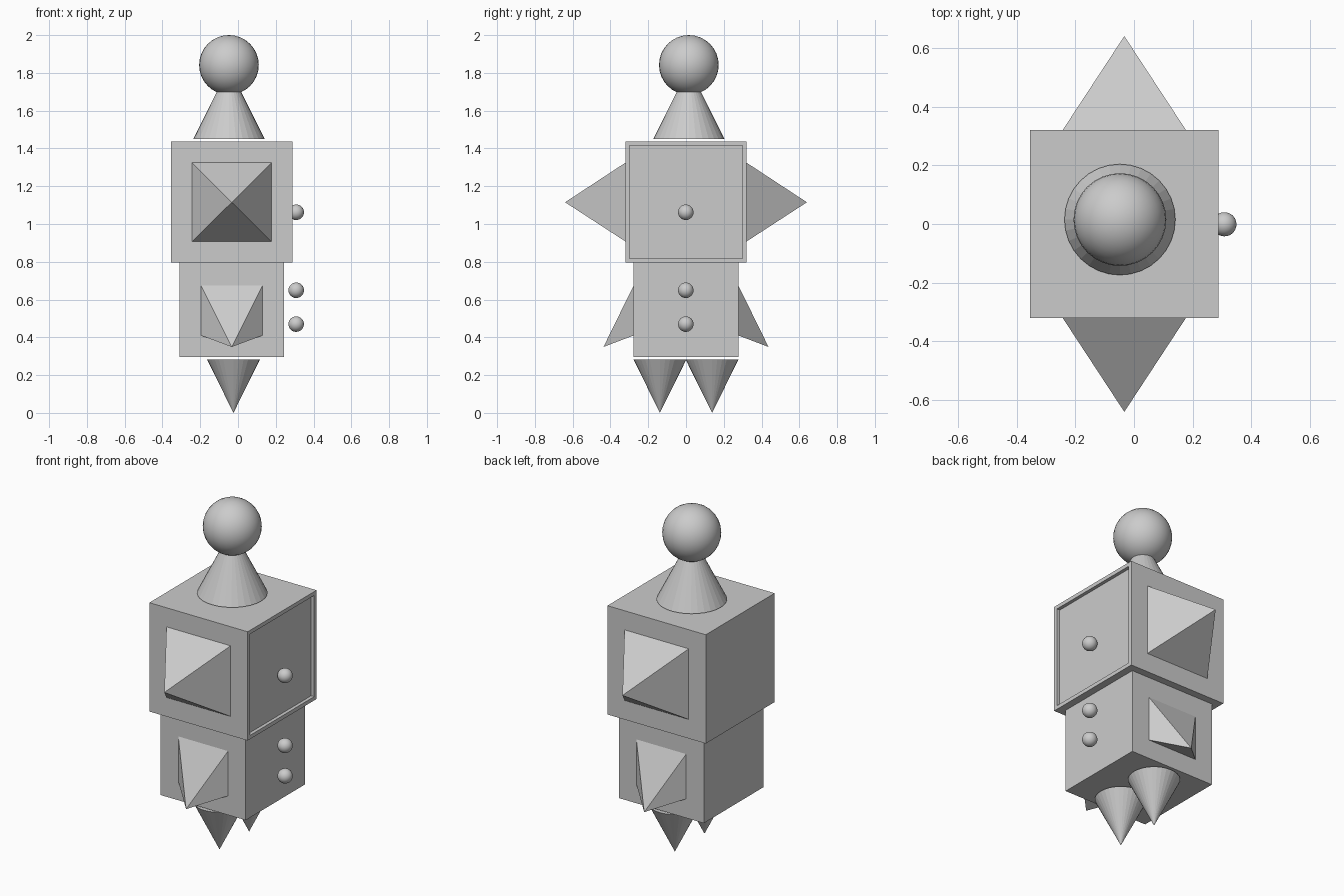
import bpy, bmesh
from math import pi

if "Cube" in bpy.data.objects:
    bpy.data.objects.remove(bpy.data.objects["Cube"])

CX = -0.033  # centre line of the body


def finish(name, bm):
    bmesh.ops.recalc_face_normals(bm, faces=bm.faces[:])
    mesh = bpy.data.meshes.new(name)
    bm.to_mesh(mesh)
    bm.free()
    obj = bpy.data.objects.new(name, mesh)
    bpy.context.collection.objects.link(obj)
    return obj


def box(name, width, z0, z1, recess=None):
    bm = bmesh.new()
    bmesh.ops.create_cube(bm, size=1)
    for v in bm.verts:
        v.co = (CX + v.co.x * width, v.co.y * width, z0 + (v.co.z + 0.5) * (z1 - z0))
    if recess:
        bm.normal_update()
        side = [f for f in bm.faces if f.normal.x > 0.9]
        bmesh.ops.inset_region(bm, faces=side, thickness=recess[0])
        # A second ring pushed straight in makes the sunken panel
        bmesh.ops.inset_region(bm, faces=side, thickness=0, depth=-recess[1])
    return finish(name, bm)


def cone(name, loc, radius, height, flip=False):
    bpy.ops.mesh.primitive_cone_add(vertices=32, radius1=radius, depth=height,
                                    location=loc, rotation=(pi if flip else 0, 0, 0))
    bpy.context.object.name = name


def ball(name, loc, radius):
    bpy.ops.mesh.primitive_uv_sphere_add(segments=32, ring_count=16, radius=radius, location=loc)
    bpy.context.object.name = name
    bpy.ops.object.shade_smooth()


def spike(name, half, z0, z1, y_base, apex_y, apex_z):
    bm = bmesh.new()
    base = [bm.verts.new((CX + sx * half, y_base, z))
            for sx, z in ((-1, z0), (1, z0), (1, z1), (-1, z1))]
    tip = bm.verts.new((CX, apex_y, apex_z))
    bm.faces.new(base)
    for i in range(4):
        bm.faces.new((base[i], base[(i + 1) % 4], tip))
    finish(name, bm)


# Body blocks, the upper one with a sunken panel on the +x side
box("upper_body", 0.642, 0.795, 1.437, recess=(0.032, 0.02))
box("lower_body", 0.555, 0.297, 0.795)

# Neck cone and head
cone("neck", (-0.048, 0.015, 1.45 + 0.189), 0.189, 0.378)
ball("head", (-0.048, 0.015, 1.842), 0.158)

# Arms, hip fins and legs on both sides
for s, side in ((-1, "front"), (1, "back")):
    spike(side + "_arm", 0.21, 0.907, 1.325, s * 0.32, s * 0.64, 1.115)
    spike(side + "_fin", 0.163, 0.41, 0.675, s * 0.277, s * 0.437, 0.349)
    cone(side + "_leg", (-0.024, s * 0.138, 0.1415), 0.14, 0.283, flip=True)

# Buttons down the +x side
for i, z in enumerate((1.062, 0.649, 0.47)):
    ball(f"button_{i + 1}", (0.308, -0.001, z), 0.041)
